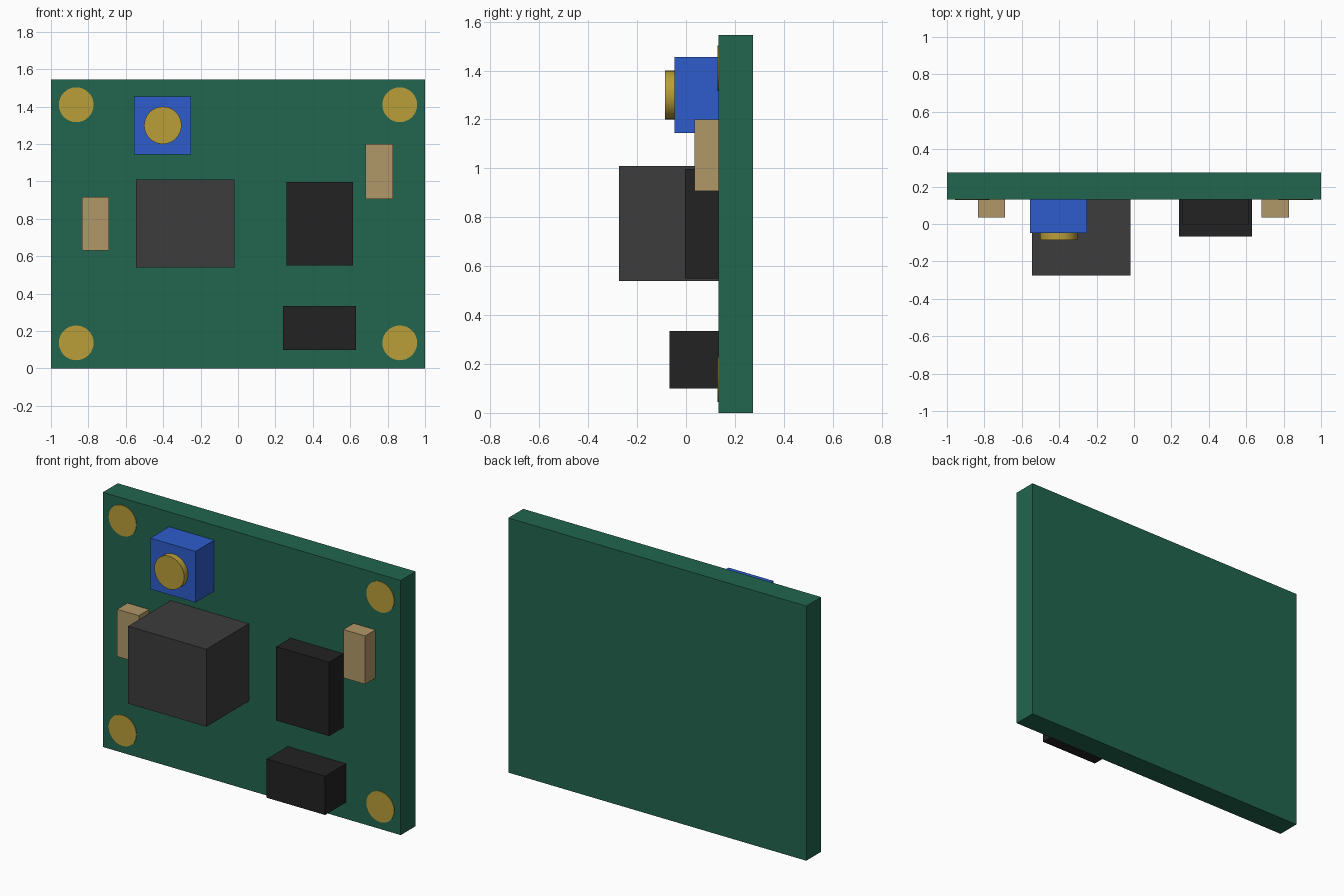
import bpy
import math

if "Cube" in bpy.data.objects:
    bpy.data.objects.remove(bpy.data.objects["Cube"])


def material(name, rgb):
    m = bpy.data.materials.new(name)
    m.diffuse_color = (*rgb, 1)
    m.use_nodes = True
    m.node_tree.nodes["Principled BSDF"].inputs["Base Color"].default_value = m.diffuse_color
    return m


GREEN = material("board_green", (0.016, 0.133, 0.077))
GOLD = material("gold", (0.491, 0.342, 0.042))
BLUE = material("blue", (0.027, 0.107, 0.604))
TAN = material("tan", (0.434, 0.314, 0.138))
GREY = material("dark_grey", (0.045, 0.045, 0.045))
BLACK = material("black", (0.016, 0.016, 0.016))

FACE = 0.132   # y of the board's front surface
BACK = 0.275


def box(name, x0, x1, y0, y1, z0, z1, mat):
    bpy.ops.mesh.primitive_cube_add(
        size=1, location=((x0 + x1) / 2, (y0 + y1) / 2, (z0 + z1) / 2))
    ob = bpy.context.object
    ob.name = name
    ob.scale = (x1 - x0, y1 - y0, z1 - z0)
    bpy.ops.object.transform_apply(location=False, rotation=False, scale=True)
    ob.data.materials.append(mat)


def disc(name, x, z, radius, y0, y1, mat):
    bpy.ops.mesh.primitive_cylinder_add(
        vertices=32, radius=radius, depth=y1 - y0,
        location=(x, (y0 + y1) / 2, z), rotation=(math.pi / 2, 0, 0))
    ob = bpy.context.object
    ob.name = name
    ob.data.materials.append(mat)
    bpy.ops.object.shade_smooth_by_angle(angle=math.radians(30))


# Circuit board
box("board", -1, 1, FACE, BACK, 0, 1.545, GREEN)

# Gold mounting pads in the corners
for x in (-0.865, 0.865):
    for z in (0.137, 1.41):
        disc("mounting_pad", x, z, 0.093, FACE - 0.004, FACE + 0.004, GOLD)

# Relay block and the two black chips
box("relay", -0.545, -0.02, -0.275, FACE, 0.54, 1.01, GREY)
box("chip", 0.26, 0.615, -0.005, FACE, 0.55, 0.998, BLACK)
box("connector", 0.24, 0.632, -0.068, FACE, 0.10, 0.335, BLACK)

# Trimmer with its adjusting screw
box("trimmer", -0.555, -0.252, -0.048, FACE, 1.145, 1.455, BLUE)
disc("trimmer_screw", -0.402, 1.30, 0.10, -0.085, -0.046, GOLD)

# Small capacitors
box("capacitor_left", -0.835, -0.69, 0.034, FACE, 0.63, 0.917, TAN)
box("capacitor_right", 0.683, 0.83, 0.034, FACE, 0.907, 1.20, TAN)
